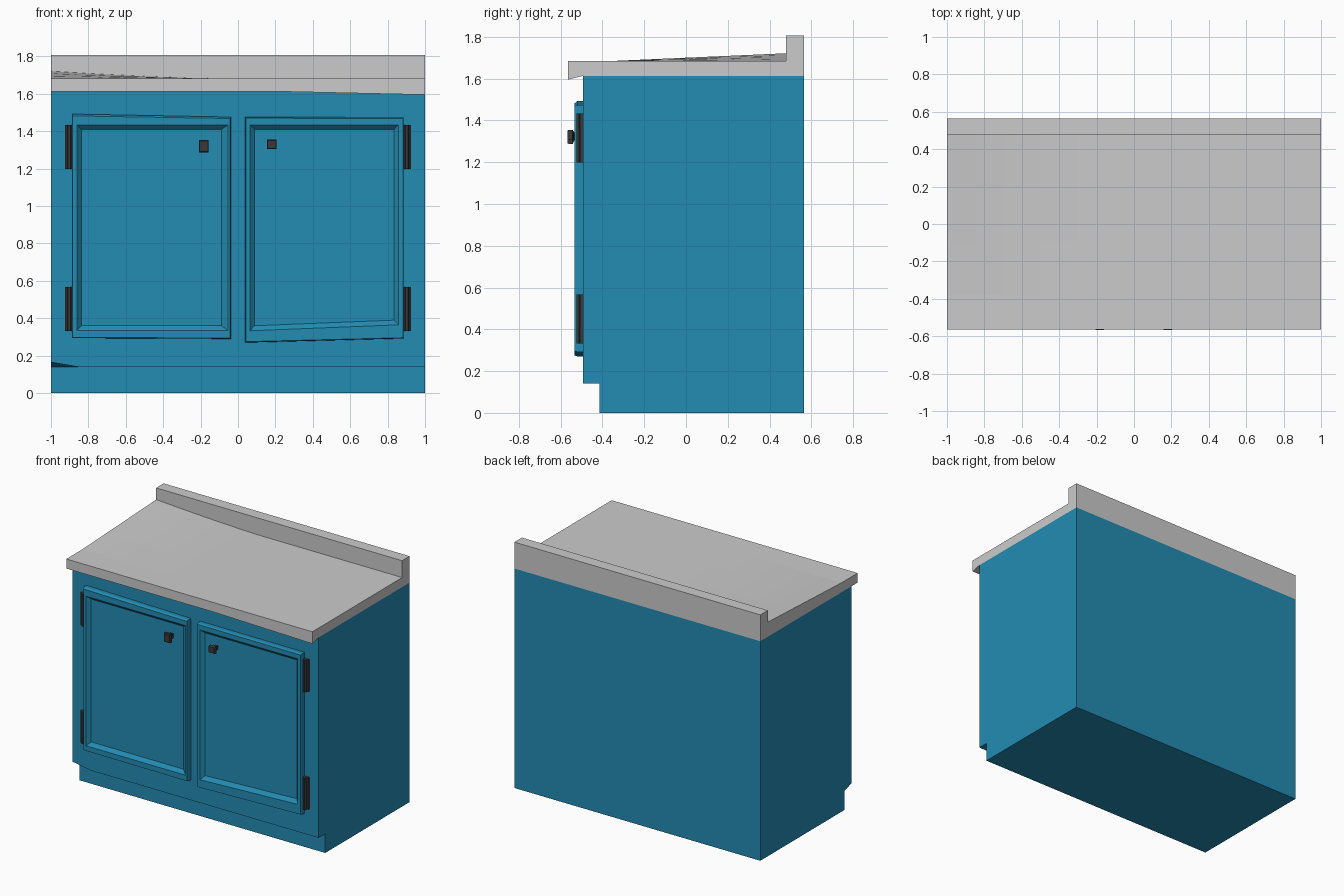
import bpy, bmesh

if "Cube" in bpy.data.objects:
    bpy.data.objects.remove(bpy.data.objects["Cube"])


def material(name, color):
    m = bpy.data.materials.new(name)
    m.diffuse_color = (*color, 1)
    m.use_nodes = True
    m.node_tree.nodes["Principled BSDF"].inputs["Base Color"].default_value = m.diffuse_color
    return m


BLUE = material("blue_paint", (0.017, 0.263, 0.456))
DARK = material("dark_metal", (0.04, 0.04, 0.04))


def finish(name, bm, mat=None):
    bmesh.ops.recalc_face_normals(bm, faces=bm.faces)
    me = bpy.data.meshes.new(name)
    bm.to_mesh(me)
    bm.free()
    ob = bpy.data.objects.new(name, me)
    bpy.context.collection.objects.link(ob)
    if mat:
        me.materials.append(mat)
    return ob


def skin(name, rings, mat=None):
    """Join closed rings of points into a capped solid."""
    bm = bmesh.new()
    loops = [[bm.verts.new(p) for p in r] for r in rings]
    for a, b in zip(loops, loops[1:]):
        n = len(a)
        for i in range(n):
            j = (i + 1) % n
            bm.faces.new((a[i], a[j], b[j], b[i]))
    bm.faces.new(loops[0])
    bm.faces.new(loops[-1])
    return finish(name, bm, mat)


def rect(x0, x1, y, top, bottom):
    """Door ring at depth y; top and bottom are (left z, right z)."""
    return [(x0, y, bottom[0]), (x1, y, bottom[1]), (x1, y, top[1]), (x0, y, top[0])]


# Cabinet body with toe kick and one slightly lifted front corner
def body_ring(x):
    lip = 0.165 if x == -1 else 0.14
    return [(x, y, z) for y, z in ((-0.415, 0), (0.565, 0), (0.565, 1.613),
                                   (-0.492, 1.613), (-0.492, lip), (-0.415, 0.14))]


skin("cabinet_body", [body_ring(x) for x in (-1, -0.85, 1)], BLUE)


# Worktop with backsplash: back left corner warps up, front right lip droops
def worktop_ring(x):
    rise = 0.038 * (max(0, -0.15 - x) / 0.85) ** 1.4
    droop = 0.018 * max(0, x - 0.2) / 0.8
    pts = [(-0.565, 1.613 - droop), (-0.565, 1.683)]
    for y in (-0.38, -0.1, 0.2, 0.478):
        pts.append((y, 1.683 + rise * (y + 0.38) / 0.858))
    pts += [(0.478, 1.807), (0.565, 1.807), (0.565, 1.613), (-0.492, 1.613)]
    return [(x, y, z) for y, z in pts]


skin("worktop", [worktop_ring(x) for x in
                 (-1, -0.85, -0.7, -0.5, -0.3, -0.15, 0.2, 1)])

# Doors: thin rim around a recessed panel with sloped edges
BACK, RIM, PANEL = -0.485, -0.533, -0.508
skin("left_door", [
    rect(-0.888, -0.038, BACK, (1.492, 1.476), (0.294, 0.29)),
    rect(-0.888, -0.038, -0.52, (1.492, 1.476), (0.294, 0.29)),
    rect(-0.884, -0.042, RIM, (1.482, 1.468), (0.298, 0.294)),
    rect(-0.861, -0.053, RIM, (1.434, 1.434), (0.335, 0.335)),
    rect(-0.838, -0.088, PANEL, (1.41, 1.41), (0.36, 0.36))], BLUE)
skin("right_door", [
    rect(0.038, 0.886, BACK, (1.476, 1.474), (0.27, 0.292)),
    rect(0.038, 0.886, -0.52, (1.476, 1.474), (0.27, 0.292)),
    rect(0.042, 0.882, RIM, (1.47, 1.468), (0.275, 0.296)),
    rect(0.064, 0.858, RIM, (1.434, 1.434), (0.333, 0.365)),
    rect(0.088, 0.835, PANEL, (1.41, 1.41), (0.36, 0.39))], BLUE)

# Knobs: square stem flaring to a bevelled square head
for side, x, z, h in (("left", -0.183, 1.319, 0.033), ("right", 0.181, 1.33, 0.025)):
    rings = []
    for y, s in ((-0.50, 0.5), (-0.535, 0.5), (-0.543, 1), (-0.56, 1), (-0.567, 0.85)):
        rings.append(rect(x - 0.026 * s, x + 0.026 * s, y,
                          (z + h * s, z + h * s), (z - h * s, z - h * s)))
    skin(side + "_knob", rings, DARK)

# Hinges: faceted barrel beside a flat leaf
for side, s in (("left", -1), ("right", 1)):
    for level, z0, z1 in (("lower", 0.333, 0.567), ("upper", 1.198, 1.433)):
        outline = [(0.888, -0.485), (0.888, -0.515), (0.896, -0.523), (0.908, -0.523),
                   (0.914, -0.512), (0.926, -0.507), (0.926, -0.485)]
        skin(f"{side}_{level}_hinge",
             [[(s * x, y, z) for x, y in outline] for z in (z0, z1)], DARK)
